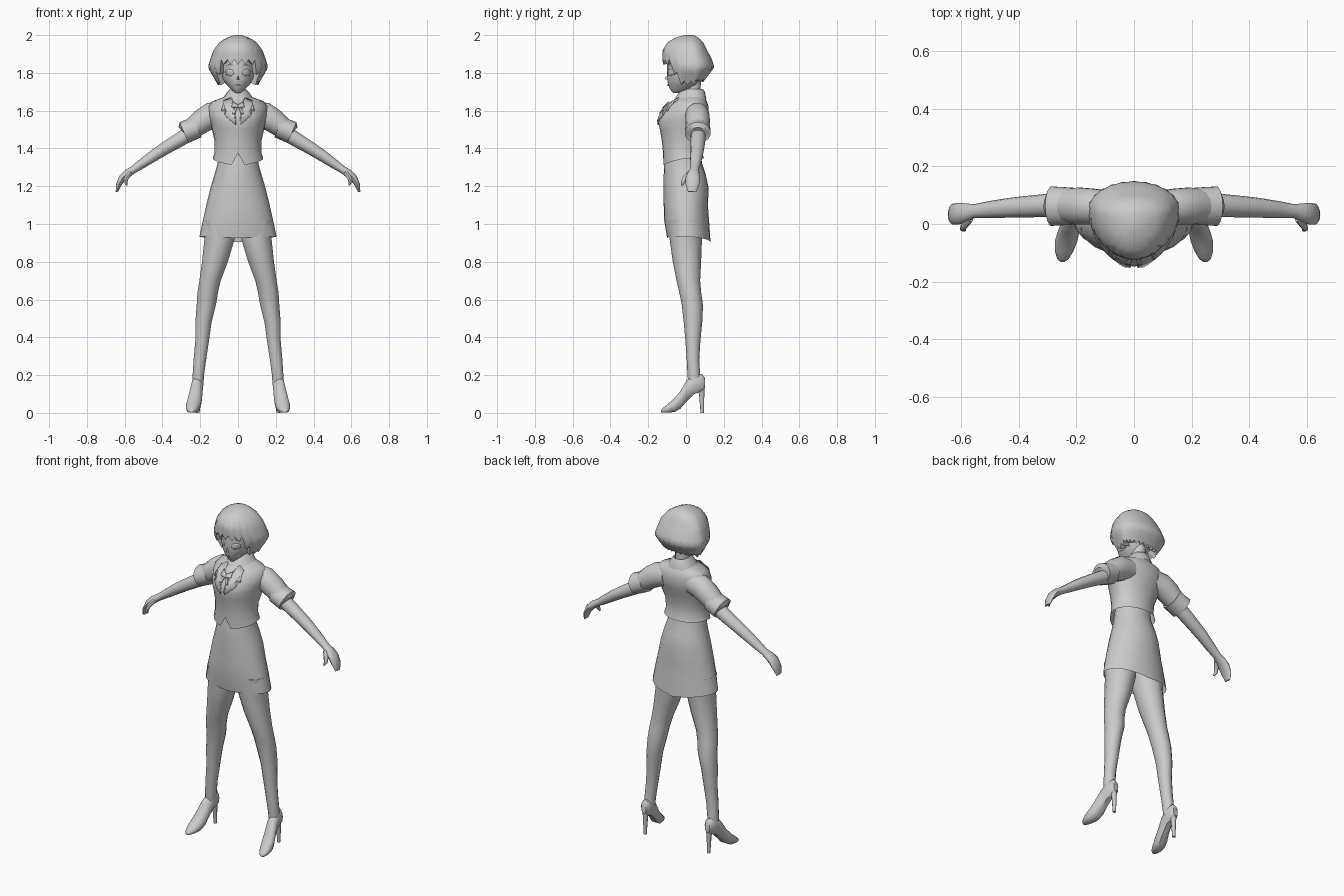
import bpy, bmesh, math
from math import sin, cos, pi, radians
from mathutils import Vector

grey = bpy.data.materials.new("plain grey")
grey.diffuse_color = (0.6, 0.6, 0.6, 1)


def finish(name, bm, mirror=False, angle=45):
    bmesh.ops.recalc_face_normals(bm, faces=bm.faces)
    me = bpy.data.meshes.new(name)
    bm.to_mesh(me)
    bm.free()
    ob = bpy.data.objects.new(name, me)
    bpy.context.collection.objects.link(ob)
    me.materials.append(grey)
    bpy.ops.object.select_all(action='DESELECT')
    ob.select_set(True)
    bpy.context.view_layer.objects.active = ob
    bpy.ops.object.shade_smooth_by_angle(angle=radians(angle))
    if mirror:
        ob.modifiers.new("mirror", 'MIRROR').use_mirror_merge = False
    return ob


def loft(name, rings, caps=(True, True), mirror=False, angle=45):
    """Skin a list of equally long point rings."""
    bm = bmesh.new()
    vs = [[bm.verts.new(p) for p in r] for r in rings]
    n = len(vs[0])
    for a, b in zip(vs, vs[1:]):
        for i in range(n):
            bm.faces.new((a[i], a[(i + 1) % n], b[(i + 1) % n], b[i]))
    if caps[0]:
        bm.faces.new(vs[0])
    if caps[1]:
        bm.faces.new(vs[-1])
    return finish(name, bm, mirror, angle)


def lerp_row(rows, z):
    """Interpolate (z, ...) rows that run downwards in z."""
    for a, b in zip(rows, rows[1:]):
        if z >= b[0]:
            t = min(1, max(0, (a[0] - z) / (a[0] - b[0])))
            return [p + (q - p) * t for p, q in zip(a, b)]
    return rows[-1]


def body_point(row, a, cx=0):
    """Row is z, half width, front y, widest y, back y; angle 0 faces front."""
    z, hw, yf, ym, yb = row
    c = cos(a)
    return Vector((cx + hw * sin(a), ym + (c * (yf - ym) if c > 0 else -c * (yb - ym)), z))


def body(name, rows, n=24, hem=None, caps=(True, False)):
    rings = []
    for k, row in enumerate(rows):
        ring = [body_point(row, 2 * pi * i / n) for i in range(n)]
        if hem and k == len(rows) - 1:
            for i, p in enumerate(ring):
                p.z = hem(min(i, n - i))
        rings.append(ring)
    return loft(name, rings, caps)


def tube(name, pts, n=10, mirror=True):
    """Points are x, y, z, radius in the xz plane, radius along y."""
    rings = []
    for i, p in enumerate(pts):
        a, b = Vector(pts[max(i - 1, 0)][:3]), Vector(pts[min(i + 1, len(pts) - 1)][:3])
        t = (b - a).normalized()
        up = Vector((-t.z, 0, t.x)).normalized()
        side = t.cross(up)
        rings.append([Vector(p[:3]) + up * p[3] * cos(2 * pi * k / n) + side * p[4] * sin(2 * pi * k / n)
                      for k in range(n)])
    return loft(name, rings, mirror=mirror)


def plate(name, rows, pts, lift=0.005, mirror=True):
    """Thin patch laid on the front of a lofted body; pts are x, z."""
    bm = bmesh.new()
    f = bm.faces.new([bm.verts.new((x, 0, z)) for x, z in pts])
    bmesh.ops.triangulate(bm, faces=[f])
    bmesh.ops.subdivide_edges(bm, edges=bm.edges, cuts=2, use_grid_fill=True)
    for v in bm.verts:
        r = lerp_row(rows, v.co.z)
        s = max(-1, min(1, v.co.x / r[1]))
        v.co.y = r[3] + (r[2] - r[3]) * math.sqrt(1 - s * s) - lift
    ob = finish(name, bm, mirror)
    ob.modifiers.new("thickness", 'SOLIDIFY').thickness = 0.005
    return ob


# Jacket, with a notch at the front of the hem
jacket = [(1.69, .045, -.01, .04, .08), (1.67, .08, -.04, .04, .095), (1.65, .135, -.075, .045, .11),
          (1.62, .16, -.105, .045, .12), (1.57, .155, -.14, .04, .12), (1.54, .147, -.148, .03, .112),
          (1.5, .138, -.138, .02, .1), (1.44, .124, -.128, .0, .085), (1.38, .124, -.122, -.01, .085),
          (1.335, .134, -.122, -.01, .095)]
body("jacket", jacket, hem=lambda i: 1.375 if i == 0 else 1.312 + .035 * min(1, (i - 1) / 5))
# Skirt
skirt = [(1.4, .1, -.1, -.01, .075), (1.32, .108, -.115, -.01, .085), (1.26, .125, -.118, 0, .105),
         (1.19, .146, -.118, 0, .12), (1.1, .168, -.118, 0, .116), (1.02, .186, -.116, 0, .122),
         (.93, .204, -.1, 0, .13)]
body("skirt", skirt, hem=lambda i: .925 + .02 * sin(pi * i / 12) - .022 * i / 12)
# Neck and collar
body("neck", [(1.76, .04, -.01, .035, .08), (1.7, .04, -.012, .035, .075), (1.65, .05, -.02, .035, .085)], 12)
body("collar", [(1.715, .042, -.012, .04, .088), (1.7, .056, -.035, .04, .1), (1.66, .085, -.06, .04, .108)],
     16, caps=(False, False))

# Lapels, shirt front and bow
plate("lapel", jacket, [(.035, 1.672), (.075, 1.655), (.088, 1.6), (.062, 1.6), (.07, 1.575), (.012, 1.525), (.02, 1.6)], .008)
plate("bow", jacket, [(0, 1.632), (.03, 1.648), (.034, 1.622), (0, 1.618)], .018)
plate("bow_tail", jacket, [(0, 1.628), (.012, 1.622), (.03, 1.585), (.014, 1.59)], .015)

# Face
face = [(1.93, .08, -.085, .02, .09), (1.86, .096, -.1, .02, .1), (1.81, .094, -.1, .02, .1),
        (1.77, .083, -.1, .01, .08), (1.735, .06, -.094, 0, .06), (1.71, .034, -.082, -.02, .03),
        (1.693, .012, -.068, -.055, -.03)]
body("face", face, 20, caps=(True, True))
plate("eye", face, [(.022, 1.795), (.03, 1.815), (.05, 1.82), (.066, 1.81), (.064, 1.79), (.04, 1.782)], .001)
plate("brow", face, [(.02, 1.838), (.045, 1.846), (.068, 1.836), (.045, 1.84)], .001)
plate("mouth", face, [(-.014, 1.736), (0, 1.739), (.014, 1.736), (0, 1.731)], .001, False)
loft("nose", [[(.009, -.095, 1.764), (-.009, -.095, 1.764), (0, -.09, 1.8)],
              [(.002, -.113, 1.767), (-.002, -.113, 1.767), (0, -.112, 1.771)]])
tube("ear", [(.085, .02, 1.79, .03, .02), (.106, .03, 1.79, .022, .018)], 8)

# Hair cap: each column ends at its own height to leave the face free
hair = [(2.0, .02, -.01, .02, .04), (1.985, .065, -.06, .02, .07), (1.96, .1, -.1, .03, .092),
        (1.92, .13, -.124, .04, .112), (1.87, .147, -.124, .045, .138), (1.83, .16, -.12, .05, .15),
        (1.79, .138, -.11, .05, .12), (1.75, .112, -.098, .045, .09), (1.72, .1, -.09, .04, .07)]


def hair_end(i, n):
    d = min(i, n - i) * 360 / n
    jag = .014 if i % 2 else 0
    if d < 42:
        return 1.843 + jag * 2
    if d < 58:
        return 1.79 + jag
    if d < 95:
        return 1.735 + jag * 1.6
    return 1.752 + jag


N, STEPS = 48, 12
rings = []
for s in range(STEPS + 1):
    ring = []
    for i in range(N):
        z = 2.0 + (hair_end(i, N) - 2.0) * (s / STEPS) ** 1.3
        ring.append(body_point(lerp_row(hair, z), 2 * pi * i / N))
    rings.append(ring)
rings.append([Vector((p.x * .6, .03 + (p.y - .03) * .6, p.z + .02)) for p in rings[-1]])
loft("hair", rings, (True, False), angle=50)

# Sleeves, cuffs, arms and hands
tube("sleeve", [(.08, .06, 1.585, .062, .055), (.14, .06, 1.575, .07, .064), (.19, .062, 1.545, .064, .066),
                (.235, .062, 1.51, .056, .06)], 14)
tube("cuff", [(.215, .062, 1.513, .058, .066), (.286, .062, 1.484, .06, .07), (.287, .062, 1.483, .04, .045)], 14)
tube("arm", [(.22, .065, 1.5, .042, .04), (.31, .064, 1.446, .038, .04), (.38, .06, 1.404, .034, .037),
             (.44, .056, 1.366, .031, .034), (.5, .05, 1.325, .026, .03), (.555, .045, 1.287, .02, .024),
             (.585, .04, 1.268, .022, .032), (.612, .036, 1.244, .02, .038), (.632, .034, 1.208, .014, .036),
             (.642, .032, 1.17, .006, .022)], 12)
tube("thumb", [(.572, .02, 1.27, .014, .016), (.59, -.004, 1.245, .012, .014), (.596, -.016, 1.222, .01, .011),
               (.588, -.022, 1.205, .004, .005)], 8)

# Legs: z, centre x, half width, front y, back y
legs = [(1.02, .098, .088, -.09, .09), (.93, .096, .083, -.088, .085), (.8, .122, .07, -.07, .08),
        (.7, .148, .058, -.05, .075), (.64, .16, .056, -.036, .08), (.57, .168, .052, -.022, .09),
        (.48, .183, .044, -.012, .086), (.38, .19, .037, -.003, .076), (.28, .202, .034, .004, .07),
        (.2, .21, .031, .008, .075), (.15, .212, .03, .012, .08)]
loft("leg", [[body_point((z, hw, yf, (yf + yb) / 2, yb), 2 * pi * i / 14, cx) for i in range(14)]
             for z, cx, hw, yf, yb in legs], mirror=True)

# Shoes: y, centre x, half width, bottom z, top z
shoe = [(.1, .212, .016, .13, .185), (.085, .212, .028, .115, .205), (.045, .214, .031, .1, .205),
        (.005, .22, .033, .062, .175), (-.03, .229, .038, .022, .115), (-.06, .236, .039, .005, .08),
        (-.095, .243, .032, .001, .048), (-.122, .247, .02, .001, .026), (-.132, .248, .007, .003, .014)]
loft("shoe", [[(cx + hw * sin(2 * pi * i / 12), y, (b + t) / 2 + (t - b) / 2 * max(-.8, cos(2 * pi * i / 12)) / (1 if cos(2 * pi * i / 12) > 0 else .8))
               for i in range(12)] for y, cx, hw, b, t in shoe], mirror=True)
loft("heel", [[(.212 + r * sin(pi * i / 4), y + r * cos(pi * i / 4), z) for i in range(8)]
              for z, y, r in [(.15, .078, .022), (.1, .083, .014), (0, .086, .009)]], mirror=True)
